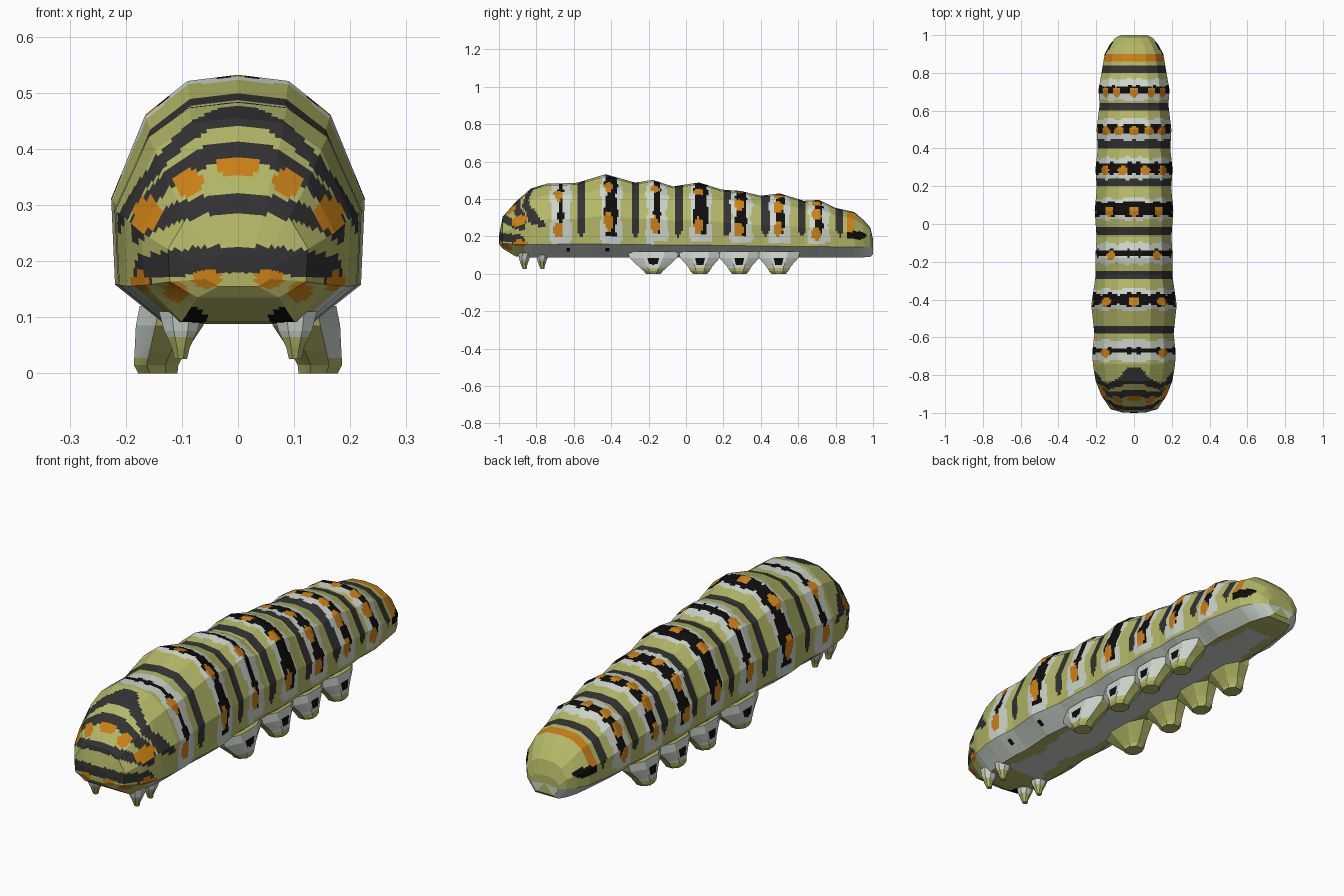
import bpy, bmesh, math
from mathutils import Vector

if "Cube" in bpy.data.objects:
    bpy.data.objects.remove(bpy.data.objects["Cube"])

# --- colours -------------------------------------------------------------
COLOURS = [("leaf_green", (.46, .48, .135)), ("pale_grey", (.60, .66, .60)),
           ("charcoal", (.032, .032, .034)), ("black", (.004, .004, .004)),
           ("orange", (.60, .22, .008))]
MATS = []
for name, c in COLOURS:
    m = bpy.data.materials.new(name)
    m.diffuse_color = (*c, 1)
    m.use_nodes = True
    m.node_tree.nodes["Principled BSDF"].inputs["Base Color"].default_value = m.diffuse_color
    MATS.append(m)
GREEN, PALE, DARK, BLACK, ORANGE = range(5)


def loft(name, rings, around, size, colour, mirror=False):
    """Skin closed rings with straight facets, cut finely so stripes can be
    painted by rule: colour(centre, normal, position round the ring)."""
    bm = bmesh.new()
    n = len(rings[0])

    def fine(ring):
        return [ring[k].lerp(ring[(k + 1) % n], j / around)
                for k in range(n) for j in range(around)]
    rows = [fine(rings[0])]
    for a, b in zip(rings, rings[1:]):
        fa, fb = fine(a), fine(b)
        steps = max(1, math.ceil(max((p - q).length for p, q in zip(a, b)) / size))
        for s in range(1, steps + 1):
            rows.append([p.lerp(q, s / steps) for p, q in zip(fa, fb)])
    verts = [[bm.verts.new(p) for p in row] for row in rows]
    total = n * around
    tags = []
    for a, b in zip(verts, verts[1:]):
        for k in range(total):
            l = (k + 1) % total
            f = bm.faces.new((a[k], a[l], b[l], b[k]))
            tags.append((f, (k + .5) / around))
    bm.faces.new(verts[0])
    bm.faces.new(verts[-1])
    bmesh.ops.recalc_face_normals(bm, faces=bm.faces)
    for f, u in tags:
        f.material_index = colour(f.calc_center_median(), f.normal, u)
    bmesh.ops.remove_doubles(bm, verts=bm.verts, dist=1e-5)
    me = bpy.data.meshes.new(name)
    bm.to_mesh(me)
    bm.free()
    for m in MATS:
        me.materials.append(m)
    ob = bpy.data.objects.new(name, me)
    bpy.context.collection.objects.link(ob)
    if mirror:
        ob.modifiers.new("mirror", 'MIRROR').use_mirror_merge = False
    return ob


def spot(a, b, ca, cb, ra, rb):
    return ((a - ca) / ra) ** 2 + ((b - cb) / rb) ** 2 < 1


# --- body: y, half width, top, fold height, belly height --------------------
PROFILE = [
    (-1.0, 0, .185, .185, .185), (-.998, .06, .215, .168, .155),
    (-.98, .125, .305, .163, .135), (-.91, .172, .385, .157, .092),
    (-.83, .203, .455, .155, .088), (-.74, .218, .483, .157, .088),
    (-.67, .22, .483, .158, .088), (-.58, .21, .487, .158, .088),
    (-.43, .226, .532, .158, .088), (-.27, .203, .487, .156, .088),
    (-.18, .205, .502, .155, .088), (-.07, .198, .467, .154, .088),
    (.07, .208, .488, .153, .088), (.19, .197, .45, .152, .088),
    (.29, .204, .443, .15, .088), (.40, .192, .417, .149, .088),
    (.50, .198, .43, .147, .088), (.63, .182, .39, .146, .088),
    (.71, .188, .395, .145, .088), (.80, .172, .352, .144, .088),
    (.90, .155, .33, .143, .088), (.95, .128, .287, .143, .088),
    (.985, .10, .248, .143, .09), (1.0, .07, .185, .14, .105),
    (1.0, 0, .15, .15, .15)]


def section(y, w, top, low, bot):
    h = top - low
    half = [(0, top), (.4 * w, low + .97 * h), (.73 * w, low + .81 * h),
            (w, low + .41 * h), (.97 * w, low), (.58 * w, bot), (0, bot)]
    pts = half + [(-x, z) for x, z in half[5:0:-1]]
    return [Vector((x, y, z)) for x, z in pts]


# black bands: y, half thickness, ring positions of the orange spots
BANDS = [(-.67, .013, (1.9, 3.4)), (-.40, .03, (0, 1.8, 3.2)),
         (-.155, .017, (1.6, 3.25)), (.08, .036, (0, 1.7, 3.25)),
         (.295, .026, (.75, 2.1, 3.3)), (.503, .023, (0, 1.05, 2.1, 3.2)),
         (.71, .02, (0, 1.3, 2.3, 3.35))]
DARKS = [-.56, -.27, -.04, .215, .425, .62, .825]
# face spots: x, z, x radius, z radius
FACE_SPOTS = [(0, .37, .042, .018), (.088, .34, .025, .024), (.163, .285, .025, .03),
              (.055, .168, .026, .017), (.11, .145, .022, .018), (.175, .16, .017, .02)]
# face arcs: height in the middle, droop, half thickness, rear limit, x limit
FACE_ARCS = [(.46, 4.3, .017, -.70, .215), (.397, 3.4, .018, -.78, .19),
             (.305, 1.7, .017, -.82, .19), (.203, .6, .024, -.84, .185)]


def body_colour(c, nrm, u):
    u = min(u, 12 - u)
    x, y, z = abs(c.x), c.y, c.z
    if u > 5 and y > -.97:                                 # underside
        if y < -.86 and spot(x, y, .08, -.91, .025, .04):
            return BLACK
        return PALE if x < .075 + .015 * math.sin(14 * y) and -.75 < y < .85 else GREEN
    if u > 4 and y > -.86:                                 # pale lower flank
        if any(spot(y, z, d, .125, .012, .012) for d in (-.63, -.42)):
            return BLACK
        return PALE
    if y < -.70:                                           # face markings
        if y < -.8 and any(spot(x, z, *s) for s in FACE_SPOTS):
            return ORANGE
        for mid, droop, t, lim, xl in FACE_ARCS:
            if y < lim and x < xl and abs(z - mid + droop * x * x) < t:
                return DARK
    if y > .78:                                            # tail markings
        if spot(y, z, .91, .205, .055, .022):
            return BLACK
        if abs(y - .88) < .018 and z > .215:
            return ORANGE
    for by, t, spots in BANDS:
        d = abs(y - by)
        if any(spot(y, u, by - .012, s, .026, .33) for s in spots):
            return ORANGE
        if d < t * (1 + .2 * math.sin(5 * u)) and z > .205:
            return BLACK
        if d < .055 + .006 * math.sin(4 * u) and z > .165:
            return PALE
    if z > .195 and any(abs(y - d) < min(.02, (z - .195) * .6) for d in DARKS):
        return DARK
    return GREEN


loft("body", [section(*p) for p in PROFILE], 7, .011, body_colour)


# --- legs -------------------------------------------------------------------
def leg_ring(cx, cy, z, hx, hy):
    return [Vector((cx + hx * math.cos(a), cy + hy * math.sin(a), z))
            for a in (math.pi / 8 + k * math.pi / 4 for k in range(8))]


for i, y in enumerate((-.175, .075, .285, .495)):          # stubby rear legs
    def rear_colour(c, nrm, u, y=y):
        if nrm.x > .3 and spot(c.y, c.z, y, .068, .028, .021):
            return BLACK
        return PALE if nrm.x > .45 and c.z > .03 else GREEN
    k = 1.2 if i == 0 else 1
    loft(f"rear_leg_{i + 1}", [leg_ring(.115, y, .12, .065, .125 * k),
                               leg_ring(.122, y, .085, .065, .115 * k),
                               leg_ring(.138, y, .04, .05, .072 * k),
                               leg_ring(.146, y, .015, .043, .056),
                               leg_ring(.143, y, 0, .038, .042)],
         5, .011, rear_colour, mirror=True)

for i, y in enumerate((-.865, -.77)):                      # thin front legs
    def front_colour(c, nrm, u):
        return PALE if c.z > .065 else GREEN
    loft(f"front_leg_{i + 1}", [leg_ring(.102, y + .005, .11, .042, .04),
                                leg_ring(.102, y, .075, .032, .028),
                                leg_ring(.102, y, .045, .017, .017),
                                leg_ring(.102, y + .003, .025, .012, .011)],
         1, .012, front_colour, mirror=True)
